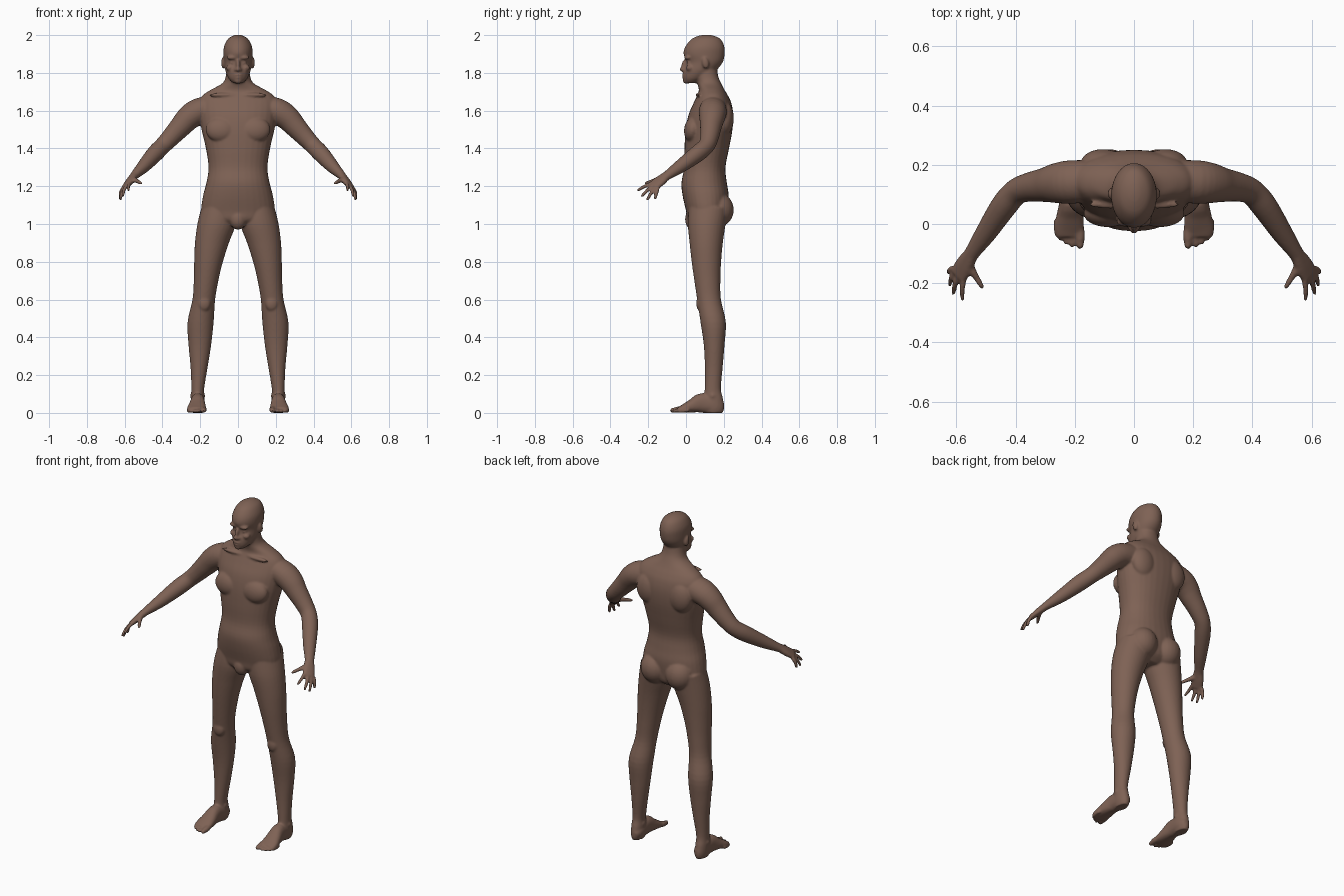
import bpy
import bmesh
from math import cos, sin, pi, copysign
from mathutils import Vector, Matrix

default_cube = bpy.data.objects.get("Cube")
if default_cube:
    bpy.data.objects.remove(default_cube, do_unlink=True)

# All shapes are laid out in hundredths of a unit and scaled at the end.
UNIT = 0.01
ACROSS = Vector((1, 0, 0))
FORWARD = Vector((0, 1, 0))
bm = bmesh.new()


def spline(keys, steps=4):
    """Smooth path through the keys; radii are interpolated with the position."""
    last = len(keys) - 1
    path = []
    for i in range(last):
        a, b, c, d = (Vector(keys[min(max(j, 0), last)]) for j in range(i - 1, i + 3))
        for step in range(steps):
            t = step / steps
            path.append(b + (c - a) * (t / 2)
                        + (a * 2 - b * 5 + c * 4 - d) * (t * t / 2)
                        + (b * 3 - a - c * 3 + d) * (t * t * t / 2))
    path.append(Vector(keys[last]))
    return path


def loft(keys, side=None, squareness=2.0, segments=32):
    """Closed tube through (x, y, z, radius, radius); level rings if no side is given."""
    path = spline(keys)
    rings = []
    for i, point in enumerate(path):
        centre = Vector(point[:3])
        u, v = ACROSS, FORWARD
        if side is not None:
            before, after = path[max(i - 1, 0)], path[min(i + 1, len(path) - 1)]
            along = (Vector(after[:3]) - Vector(before[:3])).normalized()
            u = (side - along * side.dot(along)).normalized()
            v = along.cross(u)
        ring = []
        for k in range(segments):
            angle = 2 * pi * k / segments
            c, s = cos(angle), sin(angle)
            c = copysign(abs(c) ** (2 / squareness), c)
            s = copysign(abs(s) ** (2 / squareness), s)
            ring.append(bm.verts.new(centre + u * (point[3] * c) + v * (point[4] * s)))
        rings.append(ring)
    for lower, upper in zip(rings, rings[1:]):
        for k in range(segments):
            n = (k + 1) % segments
            bm.faces.new((lower[k], lower[n], upper[n], upper[k]))
    bm.faces.new(rings[0])
    bm.faces.new(rings[-1])


def blob(centre, radii, tilt=0.0):
    """Ellipsoid for muscles and features, tilted about the x axis."""
    matrix = (Matrix.Translation(centre) @ Matrix.Rotation(tilt, 4, "X")
              @ Matrix.Diagonal((*radii, 1)))
    bmesh.ops.create_uvsphere(bm, u_segments=24, v_segments=16, radius=1, matrix=matrix)


def digit(base, tip, radius, side, bend=0.0):
    """Finger or toe: a tapered tube with a round tip and a raised knuckle."""
    base, tip = Vector(base), Vector(tip)
    middle = (base + tip) / 2 + Vector((bend, 0, bend))
    end = radius * 0.8
    loft([(*base, radius, radius), (*middle, radius, radius), (*tip, end, end)],
         side, segments=16)
    blob(tip, (end, end, end))


# Leg
loft([(10, 12, 109, 9.3, 10.5), (11.3, 11, 100, 10.2, 10), (13.8, 10.7, 90, 9, 8.8),
      (15.6, 10.8, 80, 7.6, 7.8), (16.9, 11.3, 70, 6.5, 6.9), (18.1, 12.2, 60, 6, 6.3),
      (19.8, 14.4, 48, 6.9, 6.7), (20.2, 14.9, 36, 6, 5.5), (20.6, 14.7, 24, 4.5, 4.7),
      (21.3, 14.2, 13, 3.4, 4.3), (21.4, 14.5, 8, 3.5, 5), (21.3, 14.7, 3, 3.5, 5.6),
      (21.3, 14.7, 0, 2.8, 4.8)])
blob((17.9, 7.6, 58), (3.4, 2.2, 4.2))
for ankle_x in (18.4, 24.3):
    blob((ankle_x, 14.2, 9), (1, 1.7, 1.7))

# Foot and toes
loft([(21, 19.6, 3, 2, 2), (21.1, 16, 4, 3.6, 4), (21.3, 8.5, 5.2, 3.7, 5.2),
      (21.6, 3, 3.6, 4.5, 3.5), (21.9, -1.5, 2.2, 5.1, 2.2), (21.7, -4, 1.5, 4.6, 1.5)],
     ACROSS, 2.3)
for x, tip_y, radius in ((18.2, -7.2, 1.6), (20.9, -7.2, 1.1), (22.9, -6.3, 1.05),
                         (24.7, -5, 1), (26.2, -3.4, 0.95)):
    digit((x, tip_y + 5, radius + 0.5), (x, tip_y, radius * 0.8), radius, ACROSS)

# Arm
palm_side = Vector((4, 3.7, -2.7))
loft([(13, 14.5, 161, 7, 7), (21, 14.2, 159.5, 7.4, 7), (26, 13.8, 156.3, 6.8, 6.6),
      (30, 13.2, 152, 5.8, 5.9), (35.5, 12.4, 146, 4.9, 5), (39.8, 10.8, 141.5, 4.4, 4.5),
      (44, 6, 137.2, 4.4, 4.5), (50, -3, 130.5, 3.6, 3.5), (54.5, -9.5, 126, 2.7, 2.3),
      (56.2, -12.2, 124, 2.8, 2)], palm_side)

# Hand, fingers and thumb
loft([(55.3, -10.8, 125.2, 2.6, 2), (57.3, -14, 122.6, 3.4, 1.8),
      (59.4, -17.5, 119.9, 3.5, 1.3)], palm_side, 2.4)
for knuckle, tip in (((57.2, -17.6, 121.6), (57.9, -25.2, 118)),
                     ((58.9, -17.4, 120.4), (61, -23.3, 114.8)),
                     ((60.2, -16.3, 119.3), (62.2, -20.4, 113)),
                     ((61, -14.8, 118.8), (62.5, -16.3, 113.6))):
    digit(knuckle, tip, 1, palm_side, 0.4)
digit((55.8, -13, 123.6), (53.4, -17.8, 122.7), 1.4, palm_side, 0.2)
digit((53.6, -17.4, 122.8), (51.3, -21.2, 121.6), 1.05, palm_side)

# Paired muscles: chest, shoulder blade, buttock
blob((8.8, 3.6, 150), (8.3, 4.6, 6.8), -0.15)
blob((10.5, 20.5, 156), (7.5, 4.8, 9))
blob((8.3, 17, 107.5), (8.4, 8.3, 9))
blob((8, 6.6, 168.3), (7.5, 1.4, 1.1))

# Paired face features: brow, eye, cheekbone, nostril, ear
blob((3, 0.9, 188), (3.1, 1.9, 1.1))
blob((3, 1.8, 185.4), (1.6, 1.5, 1))
blob((4.2, 2, 182.6), (2.1, 2.1, 1.7))
blob((1.2, -1, 181.6), (0.9, 1.3, 0.9))
blob((7.8, 10.3, 185.3), (1.1, 1.8, 3.1), 0.2)

# Mirror every paired part to the other side
copies = bmesh.ops.duplicate(bm, geom=bm.verts[:] + bm.edges[:] + bm.faces[:])["geom"]
bmesh.ops.scale(bm, vec=(-1, 1, 1),
                verts=[g for g in copies if isinstance(g, bmesh.types.BMVert)])

# Torso and neck
loft([(0, 11, 98.5, 7, 6), (0, 11, 102, 16, 10), (0, 11, 107, 19.3, 11),
      (0, 10.4, 115, 18.5, 12.2), (0, 9.6, 122, 16.7, 12), (0, 10, 130, 15.6, 10.9),
      (0, 11, 140, 17, 11.8), (0, 12.2, 150, 19.3, 12.4), (0, 13.2, 158, 20.5, 11.8),
      (0, 14, 164, 20.8, 10), (0, 14, 168, 18.8, 8.2), (0, 13.6, 171, 14.5, 6.8),
      (0, 12.3, 174.5, 8.3, 6.3), (0, 11, 178.5, 6.4, 6), (0, 10, 185, 6, 6)],
     squareness=2.2)
blob((0, 3.5, 102.5), (4.5, 4, 5.5))

# Head
loft([(0, 2.6, 174.6, 2.6, 3), (0, 4.3, 177, 4.9, 5.8), (0, 7.2, 181, 6.6, 8.5),
      (0, 9.8, 185.5, 7.3, 9.6), (0, 9.6, 190, 7.7, 10.9), (0, 10, 194, 7.4, 10.3),
      (0, 10.6, 197.8, 5.5, 7.8), (0, 10.8, 199.6, 2.8, 4.2), (0, 10.8, 200.2, 0.6, 1)])
blob((0, 0.3, 175.8), (2.2, 2, 1.6))

# Nose bridge, nose tip and lips
blob((0, -0.7, 184.4), (1.1, 1.7, 3), -0.25)
blob((0, -1.8, 181.9), (1.3, 1.6, 1.3))
blob((0, -0.9, 179), (2.5, 1.4, 0.65))
blob((0, -0.8, 177.6), (2.2, 1.3, 0.7))

# Flat soles, final size
for vert in bm.verts:
    vert.co.z = max(vert.co.z, 0)
    vert.co *= UNIT
bmesh.ops.recalc_face_normals(bm, faces=bm.faces[:])
mesh = bpy.data.meshes.new("body")
bm.to_mesh(mesh)
bm.free()
body = bpy.data.objects.new("body", mesh)
bpy.context.collection.objects.link(body)

# Skin colour
skin_colour = (0.21, 0.122, 0.09, 1)
skin = bpy.data.materials.new("brown_skin")
skin.use_nodes = True
skin.diffuse_color = skin_colour
shader = next(n for n in skin.node_tree.nodes if n.type == "BSDF_PRINCIPLED")
shader.inputs["Base Color"].default_value = skin_colour
shader.inputs["Roughness"].default_value = 0.7
mesh.materials.append(skin)

# Fuse the parts into one smooth skin
fuse = body.modifiers.new("fuse", "REMESH")
fuse.mode = "VOXEL"
fuse.voxel_size = 0.006
fuse.use_smooth_shade = True
soften = body.modifiers.new("soften", "SMOOTH")
soften.factor = 0.5
soften.iterations = 5
